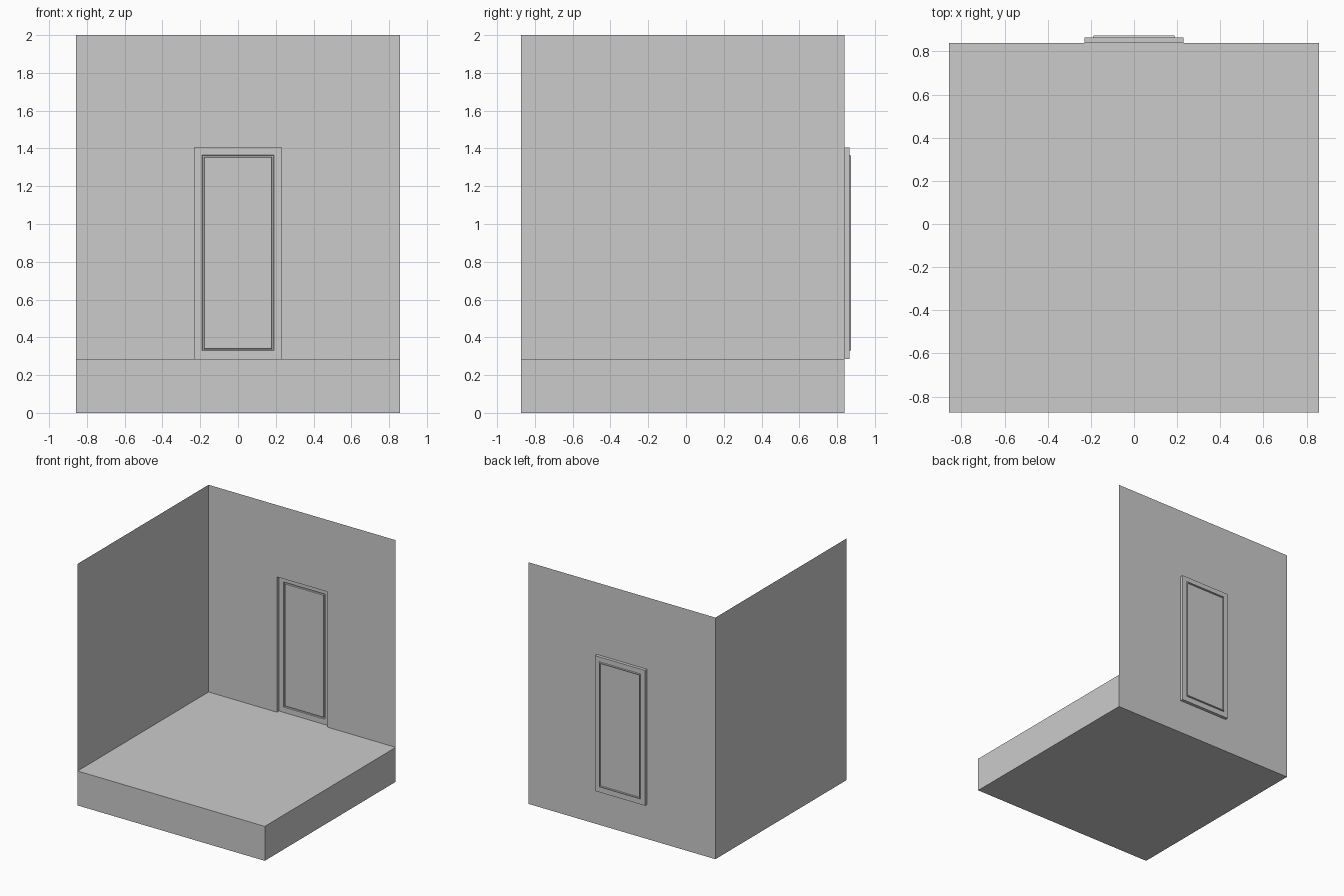
import bpy, bmesh
from mathutils import Matrix, Vector

if "Cube" in bpy.data.objects:
    bpy.data.objects.remove(bpy.data.objects["Cube"])

X, Y0, Y1, TOP, FLOOR = 0.857, -0.874, 0.839, 2.0, 0.285


def finish(name, bm):
    me = bpy.data.meshes.new(name)
    bm.to_mesh(me)
    bm.free()
    ob = bpy.data.objects.new(name, me)
    bpy.context.collection.objects.link(ob)
    return ob


def frame(name, loops, cap=False):
    """Join nested upright rectangles (half width, z low, z high, y) facing -y."""
    bm = bmesh.new()
    rings = [[bm.verts.new(p) for p in ((-w, y, lo), (w, y, lo), (w, y, hi), (-w, y, hi))]
             for w, lo, hi, y in loops]
    for a, b in zip(rings, rings[1:]):
        for i in range(4):
            j = (i + 1) % 4
            bm.faces.new((a[i], a[j], b[j], b[i]))
    if cap:
        bm.faces.new(rings[-1])
    return finish(name, bm)


# Floor platform; its left and back sides belong to the full-height walls
bm = bmesh.new()
size = Matrix.Diagonal((2 * X, Y1 - Y0, FLOOR, 1))
bmesh.ops.create_cube(bm, size=1, matrix=Matrix.Translation((0, (Y0 + Y1) / 2, FLOOR / 2)) @ size)
bm.normal_update()
shared = [f for f in bm.faces if f.normal.x < -0.5 or f.normal.y > 0.5]
bmesh.ops.delete(bm, geom=shared, context='FACES_ONLY')
finish("floor_platform", bm)

# Left wall, a single sheet
bm = bmesh.new()
bm.faces.new([bm.verts.new(Vector((-X, y, z)))
              for y, z in ((Y0, 0), (Y1, 0), (Y1, TOP), (Y0, TOP))])
finish("left_wall", bm)

# Back wall with the doorway opening
opening = (0.23, FLOOR, 1.405, Y1)
frame("back_wall", [(X, 0, TOP, Y1), opening])

# Recessed doorway and its flat surround
DOOR_Y, GROOVE_Y = 0.865, 0.874


def inset(d, y):
    return (0.19 - d, 0.329 + d, 1.365 - d, y)


frame("door_recess", [opening, (0.23, FLOOR, 1.405, DOOR_Y), inset(0, DOOR_Y)])

# Door panel outlined by a narrow groove
frame("door_panel", [inset(0, DOOR_Y), inset(0.003, GROOVE_Y), inset(0.010, GROOVE_Y),
                     inset(0.013, DOOR_Y)], cap=True)
